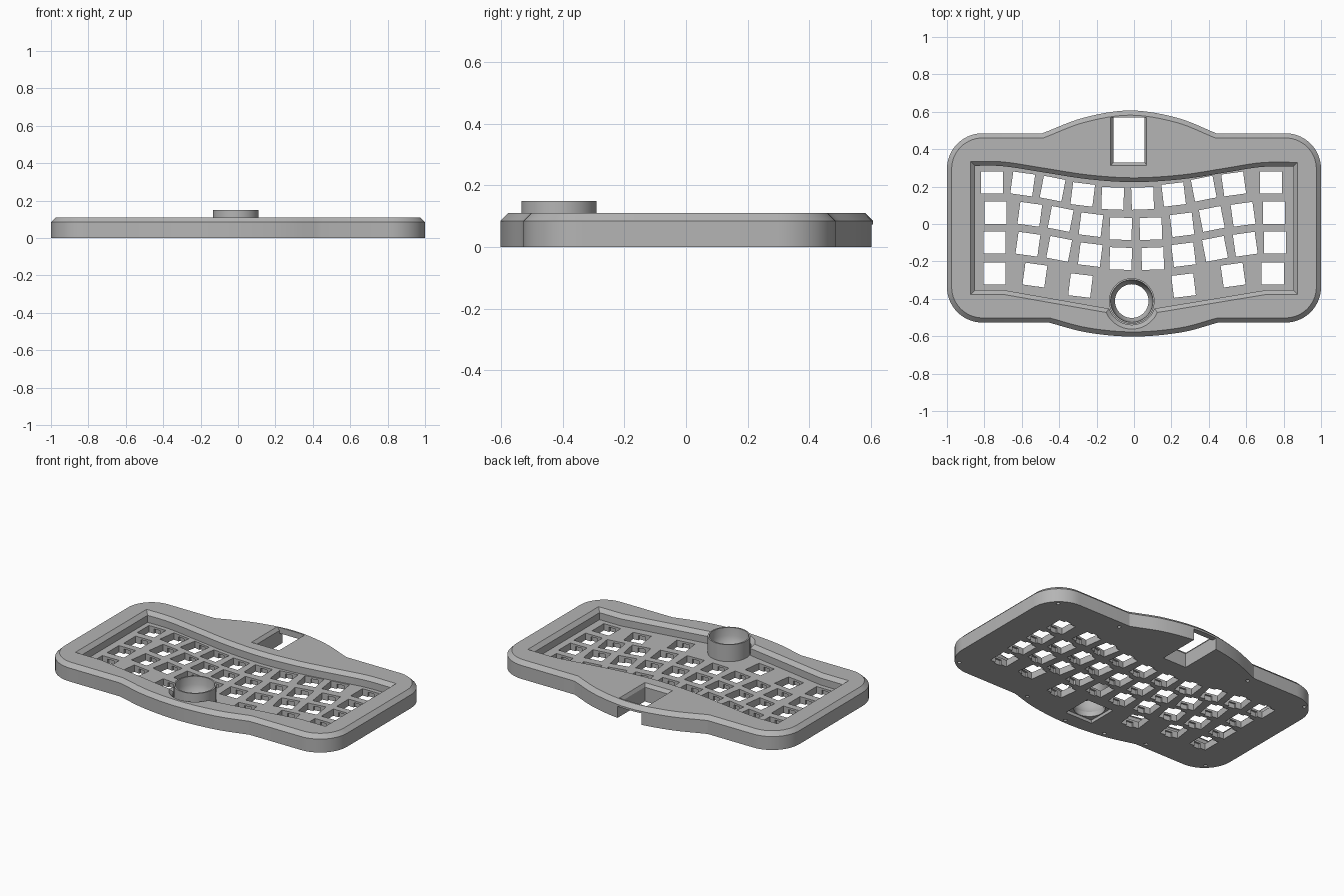
import bpy, bmesh
from math import sin, cos, pi, radians, atan2
from mathutils import Vector, Matrix

cube = bpy.data.objects.get("Cube")
if cube:
    bpy.data.objects.remove(cube, do_unlink=True)

grey = bpy.data.materials.new("case_grey")
grey.use_nodes = True
grey.diffuse_color = (0.46, 0.46, 0.46, 1)
grey.node_tree.nodes["Principled BSDF"].inputs["Base Color"].default_value = grey.diffuse_color

TOP, FLOOR, BEVEL = 0.11, 0.043, 0.025
RING = Vector((-0.012, -0.412))


def arc(center, radius, start, end, steps=14):
    span = [radians(start + (end - start) * i / steps) for i in range(steps + 1)]
    return [Vector((center[0] + radius * cos(a), center[1] + radius * sin(a))) for a in span]


def spline(points, steps=6):
    """Smooth curve through the given points."""
    p = [Vector(q) for q in points]
    p = [2 * p[0] - p[1]] + p + [2 * p[-1] - p[-2]]
    out = []
    for a, b, c, d in zip(p, p[1:], p[2:], p[3:]):
        for i in range(steps):
            t = i / steps
            out.append(0.5 * (2 * b + (c - a) * t + (2 * a - 5 * b + 4 * c - d) * t * t
                              + (3 * b - a - 3 * c + d) * t ** 3))
    return out + [p[-2]]


def inset(loop, dist):
    """Move a counter-clockwise loop inward with mitred corners."""
    out = []
    for i, p in enumerate(loop):
        u = (p - loop[i - 1]).normalized()
        v = (loop[(i + 1) % len(loop)] - p).normalized()
        n = Vector((-u.y - v.y, u.x + v.x))
        out.append(p + n * dist / (1 + u.dot(v)))
    return out


def add_loft(bm, levels):
    """Closed solid through stacked (loop, height) levels."""
    rings = [[bm.verts.new((p[0], p[1], z)) for p in loop] for loop, z in levels]
    count = len(rings[0])
    for low, high in zip(rings, rings[1:]):
        for i in range(count):
            j = (i + 1) % count
            bm.faces.new((low[i], low[j], high[j], high[i]))
    bm.faces.new(rings[0][::-1])
    bm.faces.new(rings[-1])


def make(name, bm):
    bmesh.ops.recalc_face_normals(bm, faces=bm.faces)
    mesh = bpy.data.meshes.new(name)
    bm.to_mesh(mesh)
    bm.free()
    obj = bpy.data.objects.new(name, mesh)
    bpy.context.collection.objects.link(obj)
    mesh.materials.append(grey)
    return obj


def solid(name, *levels):
    bm = bmesh.new()
    add_loft(bm, levels)
    return make(name, bm)


def rect(x0, y0, x1, y1):
    return [Vector(p) for p in ((x0, y0), (x1, y0), (x1, y1), (x0, y1))]


def activate(obj):
    bpy.ops.object.select_all(action='DESELECT')
    obj.select_set(True)
    bpy.context.view_layer.objects.active = obj


def cut(target, cutter):
    mod = target.modifiers.new(cutter.name, 'BOOLEAN')
    mod.operation, mod.solver, mod.object = 'DIFFERENCE', 'EXACT', cutter
    activate(target)
    bpy.ops.object.modifier_apply(modifier=mod.name)
    bpy.data.objects.remove(cutter, do_unlink=True)


# Case body: rounded rectangle with a bulge at front and back, bevelled top
R, BACK, FRONT = 0.19, 0.485, -0.527
outline = (arc((-1 + R, FRONT + R), R, 180, 270)
           + spline([(-0.455, FRONT), (-0.25, -0.58), (-0.005, -0.602), (0.25, -0.58), (0.45, FRONT)])
           + arc((1 - R, FRONT + R), R, 270, 360)
           + arc((1 - R, BACK - R), R, 0, 90)
           + spline([(0.44, BACK), (0.23, 0.568), (-0.02, 0.607), (-0.27, 0.568), (-0.49, BACK)])
           + arc((-1 + R, BACK - R), R, 90, 180))
case = solid("case_body", (outline, 0), (outline, TOP - BEVEL), (inset(outline, BEVEL), TOP))

# Key well with a wavy back edge and a round bay for the ring
well = ([Vector(p) for p in ((-0.873, -0.377), (-0.695, -0.377))]
        + arc(RING, 0.15, 204, 336, 24)
        + [Vector(p) for p in ((0.705, -0.377), (0.875, -0.377))]
        + spline([(0.875, 0.33), (0.68, 0.328), (0.48, 0.297), (0.25, 0.262), (0, 0.247),
                  (-0.24, 0.262), (-0.47, 0.297), (-0.70, 0.332), (-0.873, 0.334)]))
small = inset(well, 0.023)
cut(case, solid("well_cutter", (small, FLOOR), (small, TOP - 0.023), (well, TOP), (well, TOP + 0.02)))

# Key holes: ten tilted columns, with clip notches underneath
drops = [0, 0.008, 0.033, 0.064, 0.085]
tilts = [0, -8, -11, -7, -2]
drops += drops[::-1]
tilts += [-t for t in tilts[::-1]]
rows = [
    (0.222, range(10), [-.76, -.595, -.435, -.274, -.114, .046, .212, .373, .533, .733]),
    (0.06, range(10), [-.74, -.557, -.392, -.23, -.071, .09, .257, .416, .583, .749]),
    (-0.10, range(10), [-.745, -.567, -.4, -.234, -.071, .1, .265, .433, .595, .754]),
    (-0.265, (0, 1, 3, 6, 8, 9), [-.745, -.53, -.286, .265, .53, .742]),
]
holes, notches = bmesh.new(), bmesh.new()
for y, columns, xs in rows:
    for col, x in zip(columns, xs):
        place = Matrix.Translation((x, y - drops[col], 0)) @ Matrix.Rotation(radians(tilts[col]), 4, 'Z')
        for bm, w, d, z in ((holes, 0.118, 0.118, 0.07), (notches, 0.045, 0.142, 0.03)):
            size = Matrix.Diagonal((w, d, z + 0.02, 1))
            bmesh.ops.create_cube(bm, size=1, matrix=place @ Matrix.Translation((0, 0, z / 2 - 0.01)) @ size)
cut(case, make("hole_cutter", holes))
cut(case, make("notch_cutter", notches))

# Port opening: flared window above, channel running out of the back below
lower = rect(-0.109, 0.33, 0.057, 0.57)
upper = rect(-0.125, 0.313, 0.068, 0.57)
cut(case, solid("window_cutter", (lower, 0.05), (lower, 0.09), (upper, TOP), (upper, TOP + 0.02)))
channel = rect(-0.109, 0.33, 0.057, 0.7)
cut(case, solid("channel_cutter", (channel, -0.02), (channel, 0.073)))

# Bore under the ring and its square pocket
bore = arc(RING, 0.09, 0, 352.5, 47)
cut(case, solid("bore_cutter", (bore, -0.02), (bore, 0.08)))
half = 0.095
pocket = rect(RING.x - half, RING.y - half, RING.x + half, RING.y + half)
cut(case, solid("pocket_cutter", (pocket, -0.02), (pocket, 0.02)))

# Screw holes in the underside
screws = bmesh.new()
for spot in ((-.92, .42), (.92, .42), (-.92, -.46), (.92, -.46), (-.48, .44), (.48, .44),
             (.37, -.51), (.03, -.577), (-.24, -.55), (-.5, -.49)):
    circle = arc(spot, 0.011, 0, 330, 11)
    add_loft(screws, [(circle, -0.02), (circle, 0.05)])
cut(case, make("screw_cutter", screws))

# Raised ring with a tapering bowl inside
bm = bmesh.new()
profile = [(0.09, 0.035), (0.122, 0.035), (0.122, 0.15), (0.113, 0.15), (0.11, 0.10), (0.102, 0.07), (0.09, 0.05)]
loops = [[bm.verts.new((p.x, p.y, z)) for p in arc(RING, r, 0, 352.5, 47)] for r, z in profile]
for a, b in zip(loops, loops[1:] + loops[:1]):
    for i in range(48):
        j = (i + 1) % 48
        bm.faces.new((a[i], a[j], b[j], b[i]))
ring = make("ball_ring", bm)

for obj in (case, ring):
    activate(obj)
    bpy.ops.object.shade_smooth_by_angle(angle=radians(18))
